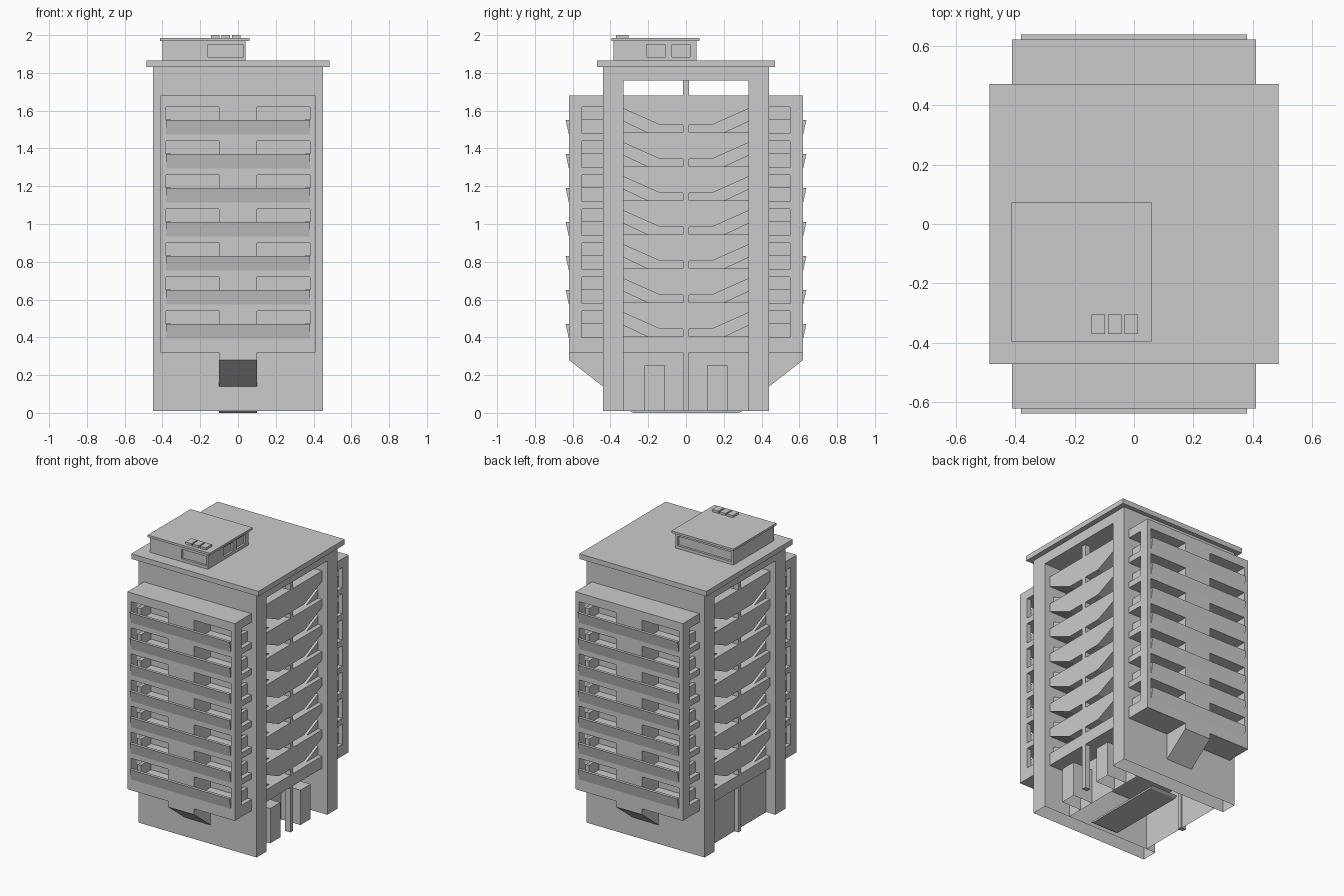
import bpy, bmesh
from mathutils import Vector

if "Cube" in bpy.data.objects:
    bpy.data.objects.remove(bpy.data.objects["Cube"])


def make(name, polys, open_bottom=False):
    """polys: list of (profile points 3D, extrusion vector) joined in one mesh."""
    bm = bmesh.new()
    for pts, vec in polys:
        low = [bm.verts.new(p) for p in pts]
        high = [bm.verts.new(Vector(p) + Vector(vec)) for p in pts]
        n = len(pts)
        if not open_bottom:
            bm.faces.new(low[::-1])
        bm.faces.new(high)
        for i in range(n):
            bm.faces.new((low[i], low[(i + 1) % n], high[(i + 1) % n], high[i]))
    bmesh.ops.recalc_face_normals(bm, faces=bm.faces)
    me = bpy.data.meshes.new(name)
    bm.to_mesh(me)
    bm.free()
    ob = bpy.data.objects.new(name, me)
    bpy.context.collection.objects.link(ob)
    return ob


def box(x0, x1, y0, y1, z0, z1):
    return ([(x0, y0, z0), (x1, y0, z0), (x1, y1, z0), (x0, y1, z0)], (0, 0, z1 - z0))


def prism_x(x0, x1, yz):
    return ([(x0, y, z) for y, z in yz], (x1 - x0, 0, 0))


def mirror(ob, x=False, y=False):
    m = ob.modifiers.new("mirror", 'MIRROR')
    m.use_axis = (x, y, False)
    m.use_clip = False
    m.use_mirror_merge = False
    return ob


N, STEP = 7, 0.18
floors = [0.40 + STEP * k for k in range(N)]

# End walls (hollow underneath), ceiling block and overhanging roof
mirror(make("end_wall", [box(-.45, .45, -.44, -.33, .01, 1.83)], True), y=True)
make("top_beam", [box(-.45, .45, -.33, .33, 1.76, 1.83)])
make("roof_slab", [box(-.485, .485, -.47, .47, 1.83, 1.865)])

# Inner core, ground floor and entrance path
make("inner_core", [box(-.2, .2, -.33, .33, .40, 1.68)])
make("first_floor_slab", [box(-.41, .41, -.33, .33, .32, .404)])
make("ground_core", [box(-.38, .25, -.33, .33, .01, .32)], True)
make("ground_boxes", [box(.25, .40, s * .165 - .055, s * .165 + .055, .01, .25) for s in (-1, 1)], True)
make("path", [prism_x(-.1, .1, [(-.28, 0), (.28, 0), (.30, .012), (-.30, .012)])])

# Side post, facade panels with kinked lower edges, ramps in the openings
mirror(make("side_post", [box(.37, .41, -.015, .015, .01, 1.76)]), x=True)
panels, ramps = [], []
for z in floors:
    top = z + STEP + .005 if z < floors[-1] else 1.68
    panels.append(prism_x(.2, .41, [(-.33, top), (-.015, top), (-.015, z + .045),
                                    (-.14, z + .045), (-.33, z + .13)]))
    ramps.append(prism_x(.2, .38, [(-.33, z + .004), (-.2, z + .004), (-.33, z + .065)]))
mirror(make("side_panel", panels), x=True, y=True)
mirror(make("side_ramp", ramps), x=True, y=True)

# Projecting balcony bay, front and back
bay = [box(-.41, .41, -.62, -.44, .32, .40), box(-.1, .1, -.62, -.44, .40, 1.62),
       box(-.41, .41, -.62, -.44, floors[-1] + .14, 1.68)]
bay += [box(-.41, .41, -.62, -.44, z + .14, z + STEP) for z in floors[:-1]]
for s in (-1, 1):
    xs = sorted((s * .38, s * .41))
    bay += [box(*xs, -.62, -.55, z, z + .14) for z in floors]
mirror(make("balcony_bay", bay), y=True)

parapets = [box(.355, .38, -.55, -.44, z, z + .072) for z in floors]
mirror(make("side_parapet", parapets), x=True, y=True)

rails = [prism_x(-.38, .38, [(-.605, z - .01), (-.619, z - .01), (-.637, z + .07), (-.617, z + .07)])
         for z in floors]
mirror(make("front_rail", rails), y=True)

mirror(make("bay_bracket", [prism_x(-.1, .1, [(-.44, .32), (-.62, .32), (-.62, .28), (-.44, .14)])]), y=True)

# Rooftop house with recessed windows
house = make("rooftop_house", [box(-.40, .04, -.385, .055, 1.865, 1.972)])
cutter = make("window_cutter", [box(-.16, .03, -.40, -.37, 1.885, 1.95),
                                box(-.385, .025, .04, .07, 1.885, 1.95),
                                box(.025, .06, -.21, -.11, 1.885, 1.95),
                                box(.025, .06, -.075, .022, 1.885, 1.95)])
cutter.hide_render = True
cut = house.modifiers.new("windows", 'BOOLEAN')
cut.object = cutter
cut.solver = 'EXACT'
bpy.context.view_layer.objects.active = house
bpy.ops.object.modifier_apply(modifier=cut.name)
bpy.data.objects.remove(cutter)

make("rooftop_house_roof", [box(-.412, .06, -.395, .072, 1.97, 1.985)])
make("roof_units", [box(x, x + .046, -.37, -.305, 1.985, 2.0) for x in (-.143, -.088, -.032)])
